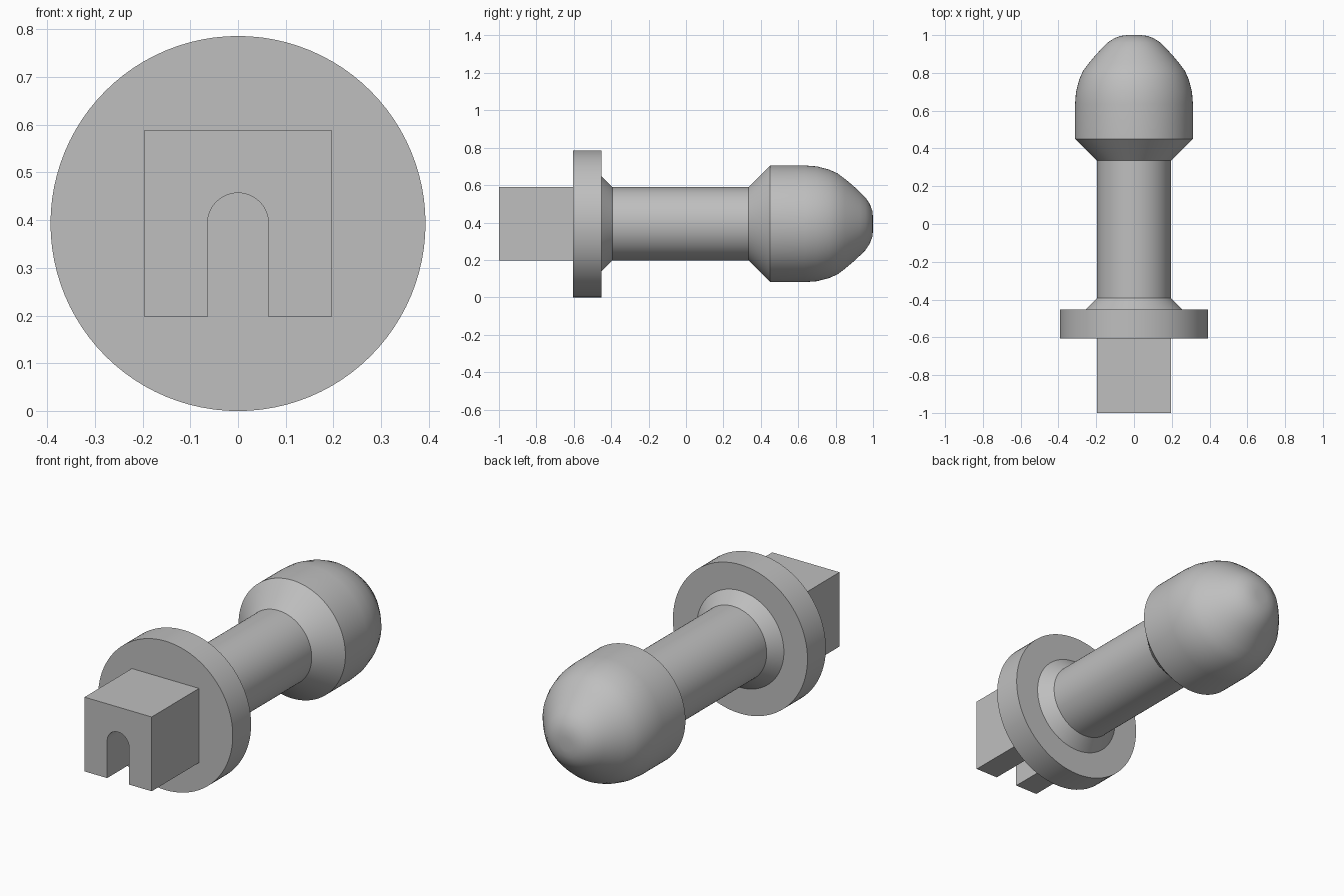
import bpy
import bmesh
import math
from mathutils import Matrix, Vector

cube = bpy.data.objects.get("Cube")
if cube:
    bpy.data.objects.remove(cube, do_unlink=True)

AXIS_Z = 0.393
SEGMENTS = 96

grey = bpy.data.materials.new("plain grey")
grey.use_nodes = True
grey.diffuse_color = (0.52, 0.52, 0.52, 1)
grey.node_tree.nodes["Principled BSDF"].inputs["Base Color"].default_value = (0.52, 0.52, 0.52, 1)


def add_object(name, bm, angle=25):
    """Turn a bmesh into a shaded object."""
    bmesh.ops.remove_doubles(bm, verts=bm.verts, dist=0.0001)
    bmesh.ops.recalc_face_normals(bm, faces=bm.faces)
    mesh = bpy.data.meshes.new(name)
    bm.to_mesh(mesh)
    bm.free()
    mesh.materials.append(grey)
    obj = bpy.data.objects.new(name, mesh)
    bpy.context.collection.objects.link(obj)
    bpy.ops.object.select_all(action="DESELECT")
    obj.select_set(True)
    bpy.context.view_layer.objects.active = obj
    bpy.ops.object.shade_smooth_by_angle(angle=math.radians(angle))
    return obj


def turned(name, profile):
    """Revolve (radius, y) points around the long axis."""
    bm = bmesh.new()
    verts = [bm.verts.new((r, y, AXIS_Z)) for r, y in profile]
    edges = [bm.edges.new(pair) for pair in zip(verts, verts[1:])]
    bmesh.ops.spin(bm, geom=verts + edges, cent=(0, 0, AXIS_Z), axis=(0, 1, 0),
                   angle=math.tau, steps=SEGMENTS, use_merge=True)
    return add_object(name, bm)


# Round flange, with its small collar cone
turned("flange", [(0, -0.605), (0.393, -0.605), (0.393, -0.452), (0, -0.452)])
turned("collar", [(0.255, -0.452), (0.196, -0.393)])

# Straight shaft
turned("shaft", [(0.196, -0.46), (0.196, 0.338)])

# Flared head with a rounded nose
turned("head", [(0.196, 0.335), (0.312, 0.45), (0.312, 0.635), (0.307, 0.70),
                (0.29, 0.765), (0.27, 0.81), (0.24, 0.85), (0.205, 0.892),
                (0.17, 0.93), (0.14, 0.96), (0.105, 0.983), (0.07, 0.996),
                (0.035, 1.0), (0, 1.0)])

# Square key block with an arched slot open at the bottom
HALF, SLOT = 0.196, 0.064
outline = [(-SLOT, AXIS_Z - HALF), (-HALF, AXIS_Z - HALF), (-HALF, AXIS_Z + HALF),
           (HALF, AXIS_Z + HALF), (HALF, AXIS_Z - HALF), (SLOT, AXIS_Z - HALF)]
ARC = 24
for i in range(ARC + 1):
    a = math.pi * i / ARC
    outline.append((SLOT * math.cos(a), AXIS_Z + SLOT * math.sin(a)))

bm = bmesh.new()
face = bm.faces.new([bm.verts.new((x, -1, z)) for x, z in outline])
result = bmesh.ops.extrude_face_region(bm, geom=[face], use_keep_orig=True)
moved = [v for v in result["geom"] if isinstance(v, bmesh.types.BMVert)]
bmesh.ops.translate(bm, verts=moved, vec=(0, 0.395, 0))
add_object("key_block", bm)
